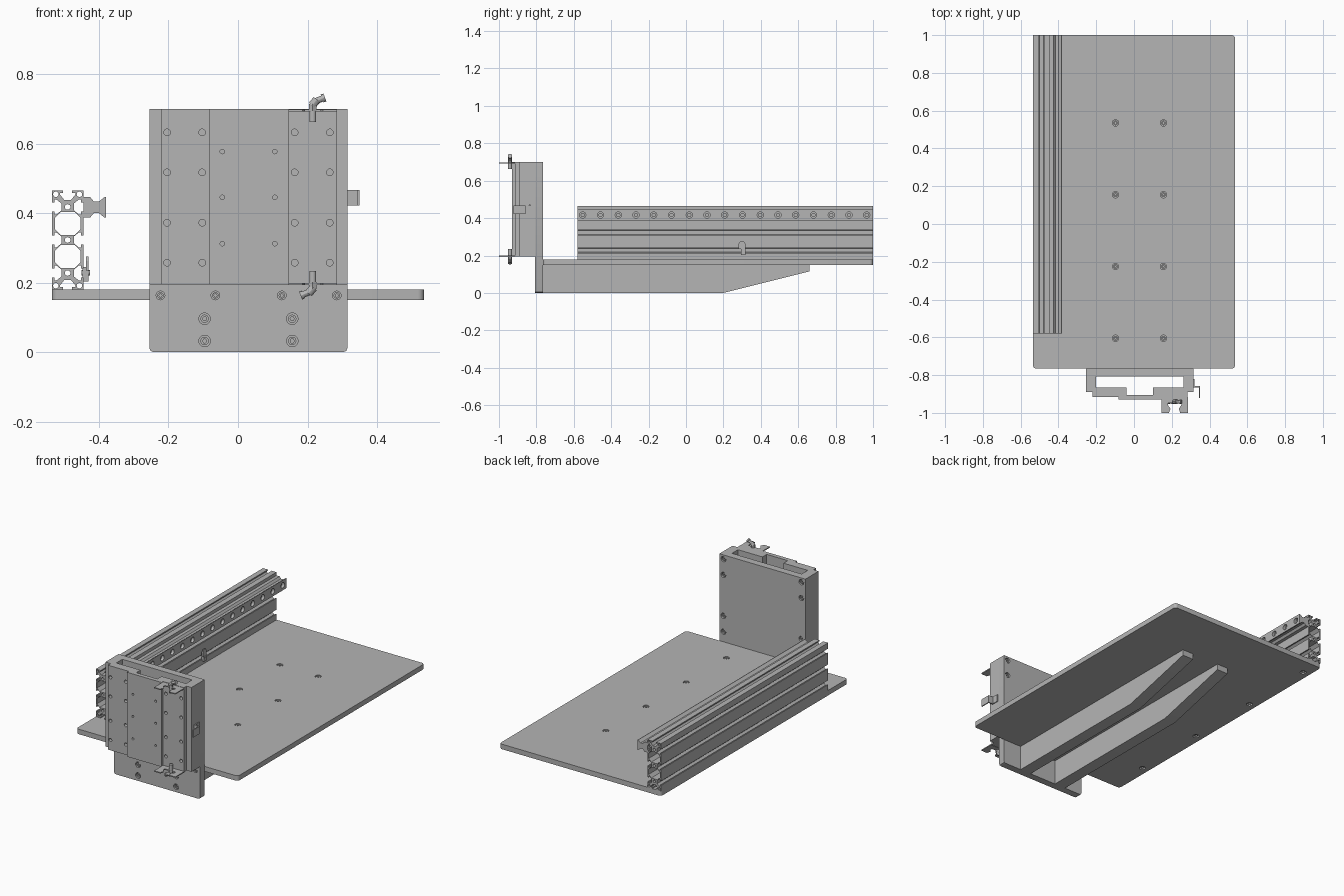
import bpy, bmesh
from math import sin, cos, pi
from mathutils import Vector

if "Cube" in bpy.data.objects:
    bpy.data.objects.remove(bpy.data.objects["Cube"])

AX = {'x': lambda u, v, w: (w, u, v), 'y': lambda u, v, w: (u, w, v), 'z': lambda u, v, w: (u, v, w)}

grey = bpy.data.materials.new("machined_grey")
grey.diffuse_color = (0.46, 0.46, 0.46, 1)
grey.use_nodes = True
grey.node_tree.nodes["Principled BSDF"].inputs["Base Color"].default_value = grey.diffuse_color


def circ(u, v, r, n=20):
    return [(u + r * cos(2 * pi * i / n), v + r * sin(2 * pi * i / n)) for i in range(n)]


def rect(u0, u1, v0, v1):
    return [(u0, v0), (u1, v0), (u1, v1), (u0, v1)]


def round_rect(u0, u1, v0, v1, r):
    pts = []
    for k, (u, v) in enumerate(rect(u0 + r, u1 - r, v0 + r, v1 - r)):
        for i in range(6):
            a = pi + k * pi / 2 + i * pi / 10
            pts.append((u + r * cos(a), v + r * sin(a)))
    return pts


def prism(name, axis, lo, hi, loops, holes=()):
    """Extrude closed outlines (with optional holes) along an axis."""
    bm = bmesh.new()
    edges = []
    for loop in list(loops) + list(holes):
        vs = [bm.verts.new((u, v, lo)) for u, v in loop]
        if holes:
            edges += [bm.edges.new((vs[i - 1], vs[i])) for i in range(len(vs))]
        else:
            edges += bm.faces.new(vs).edges[:]
    if holes:
        bmesh.ops.triangle_fill(bm, use_beauty=True, edges=edges, normal=(0, 0, 1))
    faces = bm.faces[:]
    top = {v: bm.verts.new((v.co.x, v.co.y, hi)) for v in bm.verts[:]}
    for f in faces:
        bm.faces.new([top[v] for v in f.verts])
    for e in edges:
        a, b = e.verts
        bm.faces.new((a, b, top[b], top[a]))
    for v in bm.verts:
        v.co = AX[axis](*v.co)
    bmesh.ops.recalc_face_normals(bm, faces=bm.faces[:])
    return add(name, bm)


def add(name, bm):
    me = bpy.data.meshes.new(name)
    bm.to_mesh(me)
    bm.free()
    ob = bpy.data.objects.new(name, me)
    bpy.context.collection.objects.link(ob)
    return ob


def cut(ob, axis, lo, hi, pts, r):
    """Drill round holes and apply the result."""
    tool = prism("drill", axis, lo, hi, [circ(u, v, r) for u, v in pts])
    tool.hide_render = True
    m = ob.modifiers.new("drill", 'BOOLEAN')
    m.operation, m.solver, m.object = 'DIFFERENCE', 'EXACT', tool
    bpy.context.view_layer.update()
    me = bpy.data.meshes.new_from_object(ob.evaluated_get(bpy.context.evaluated_depsgraph_get()))
    ob.modifiers.clear()
    ob.data = me
    bpy.data.objects.remove(tool)


def screws(name, axis, lo, hi, pts, r):
    prism(name, axis, lo, hi, [circ(u, v, r) for u, v in pts], [circ(u, v, r * .5, 6) for u, v in pts])


def rods(name, parts):
    """Cylinders from p to q, joined into one object."""
    bm = bmesh.new()
    for p, q, r, n in parts:
        p, q = Vector(p), Vector(q)
        d = q - p
        mat = d.to_track_quat('Z', 'Y').to_matrix().to_4x4()
        mat.translation = (p + q) / 2
        bmesh.ops.create_cone(bm, cap_ends=True, segments=n, radius1=r, radius2=r, depth=d.length, matrix=mat)
    return add(name, bm)


def grid(us, vs):
    return [(u, v) for u in us for v in vs]


# Base plate with countersunk screws
base = prism("base_plate", 'z', .15, .18, [round_rect(-.535, .535, -.765, 1, .018)])
top_pts = grid((-.098, .156), (.535, .155, -.225, -.605))
cut(base, 'z', .163, .2, top_pts, .017)
screws("base_screws", 'z', .16, .177, top_pts, .0125)
under_pts = grid((-.49,), (.9, .43, -.04, -.51))
cut(base, 'z', .1, .168, under_pts, .017)
screws("underside_screws", 'z', .155, .17, under_pts, .0125)

# Support ribs under the plate
for i, x in enumerate((-.097, .156)):
    prism(f"support_rib_{i}", 'x', x - .037, x + .037,
          [[(-.766, 0), (.2, 0), (.66, .115), (.66, .151), (-.766, .151)]])

# Upright plate at the front
c = .012
upright = prism("upright_plate", 'y', -.808, -.765,
                [[(-.255 + c, 0), (.315 - c, 0), (.315 - c * .3, c * .3), (.315, c), (.315, .7),
                  (-.255, .7), (-.255, c), (-.255 + c * .3, c * .3)]])
for name, pts, r in (("edge_screws", grid((-.223, -.065, .126, .284), (.163,)), .0125),
                     ("rib_screws", grid((-.096, .156), (.096, .032)), .0165)):
    cut(upright, 'y', -.83, -.785, pts, r)
    screws(name, 'y', -.804, -.78, pts, r * .72)
back_pts = grid((-.228, .288), (.675, .58, .335, .24))
cut(upright, 'y', -.788, -.7, back_pts, .016)
screws("back_screws", 'y', -.79, -.77, back_pts, .0115)

# Stepped hollow channel on the upright
channel = prism("channel_housing", 'z', .195, .7, [[
    (-.255, -.808), (-.255, -.89), (-.22, -.89), (-.22, -.915), (-.083, -.915), (-.083, -.93),
    (.145, -.93), (.145, -.915), (.283, -.915), (.283, -.89), (.315, -.89), (.315, -.808),
    (.262, -.808), (.262, -.865), (.1, -.865), (.1, -.905), (-.04, -.905), (-.04, -.865),
    (-.2, -.865), (-.2, -.808)]])
cut(channel, 'y', -.95, -.892, grid((-.204, -.103, .163, .264), (.632, .517, .372, .257)), .0095)
cut(channel, 'y', -.95, -.912, grid((-.045, .106), (.577, .445, .312)), .0065)
cut(channel, 'x', .295, .33, [(-.835, .465), (-.835, .44)], .005)

# Thin end seals of the slide block, with angled grease fittings
half = [(.07, -.915), (.07, -1), (.03, -1), (.022, -.978), (.036, -.958), (.036, -.947)]
seal = [(.215 + u, v) for u, v in half] + [(.215 - u, v) for u, v in half[::-1]]
prism("lower_end_seal", 'z', .193, .199, [seal])
prism("upper_end_seal", 'z', .692, .698, [seal])
for name, s in (("upper_grease_fitting", 1), ("lower_grease_fitting", -1)):
    def P(x, z):
        return (.215 + s * x, -.941, .4475 + s * z)
    rods(name, [(P(0, .214), P(0, .248), .010, 16), (P(0, .246), P(0, .266), .012, 6),
                (P(-.002, .262), P(.012, .279), .012, 12), (P(.008, .274), P(.03, .283), .009, 12),
                (P(.027, .282), P(.035, .285), .012, 12)])

# Folded switch flag on the side of the housing
prism("housing_flag", 'z', .422, .467, [[
    (.314, -.82), (.32, -.82), (.32, -.858), (.35, -.858), (.35, -.922), (.344, -.922),
    (.344, -.865), (.314, -.865)]])

# Three-cell slotted extrusion
slot = [(-.013, 0), (-.013, .007), (-.022, .007), (-.022, .012), (-.010, .027)]
slot = slot + [(-t, d) for t, d in slot[::-1]]
W, H, CX, CZ = .045, .1425, -.49, .3225
cells = (-.095, 0, .095)
right = [(W - d, z + t) for z in cells for t, d in slot]
top = [(-t, H - d) for t, d in slot]
half_loop = [(W, -H)] + right + [(W, H)] + top
outline = half_loop + [(-u, -v) for u, v in half_loop]
cavity = [(.037, -.016), (.037, .016), (.02, .033), (-.02, .033), (-.037, .016), (-.037, -.016),
          (-.02, -.033), (.02, -.033)]
holes = [[(CX + u, CZ + z + v) for u, v in cavity] for z in (-.0475, .0475)]
holes += [circ(CX, CZ + z, .008, 16) for z in cells]
holes += [circ(CX + u, CZ + v, .008, 12) for u, v in grid((-.034, .034), (-.1315, .1315))]
prism("slotted_extrusion", 'y', -.58, 1, [[(CX + u, CZ + v) for u, v in outline]], holes)

# Guide rail with counterbored mounting holes
half = [(-.445, .029), (-.425, .029), (-.415, .017), (-.4, .017), (-.383, .03), (-.38, .03)]
rail = prism("guide_rail", 'y', -.58, 1,
             [[(u, .4165 + v) for u, v in half] + [(u, .4165 - v) for u, v in half[::-1]]])
rail_pts = [(-.552 + i * .0949, .4165) for i in range(17)]
cut(rail, 'x', -.396, -.36, rail_pts, .0165)
cut(rail, 'x', -.47, -.38, rail_pts, .009)

# Switch flag clamped to the extrusion
prism("extrusion_flag", 'x', -.437, -.43, [[
    (.295, .203), (.318, .203), (.318, .262), (.31, .275), (.29, .275), (.281, .262),
    (.281, .235), (.295, .235)]])
prism("flag_foot", 'x', -.447, -.436, [rect(.295, .318, .203, .245)])
rods("flag_screw", [((-.45, .306, .228), (-.426, .306, .228), .008, 12)])

# One colour and angle-limited smoothing
for ob in bpy.context.scene.objects:
    ob.data.materials.clear()
    ob.data.materials.append(grey)
    ob.select_set(True)
    bpy.context.view_layer.objects.active = ob
bpy.ops.object.shade_smooth_by_angle(angle=pi / 6)
